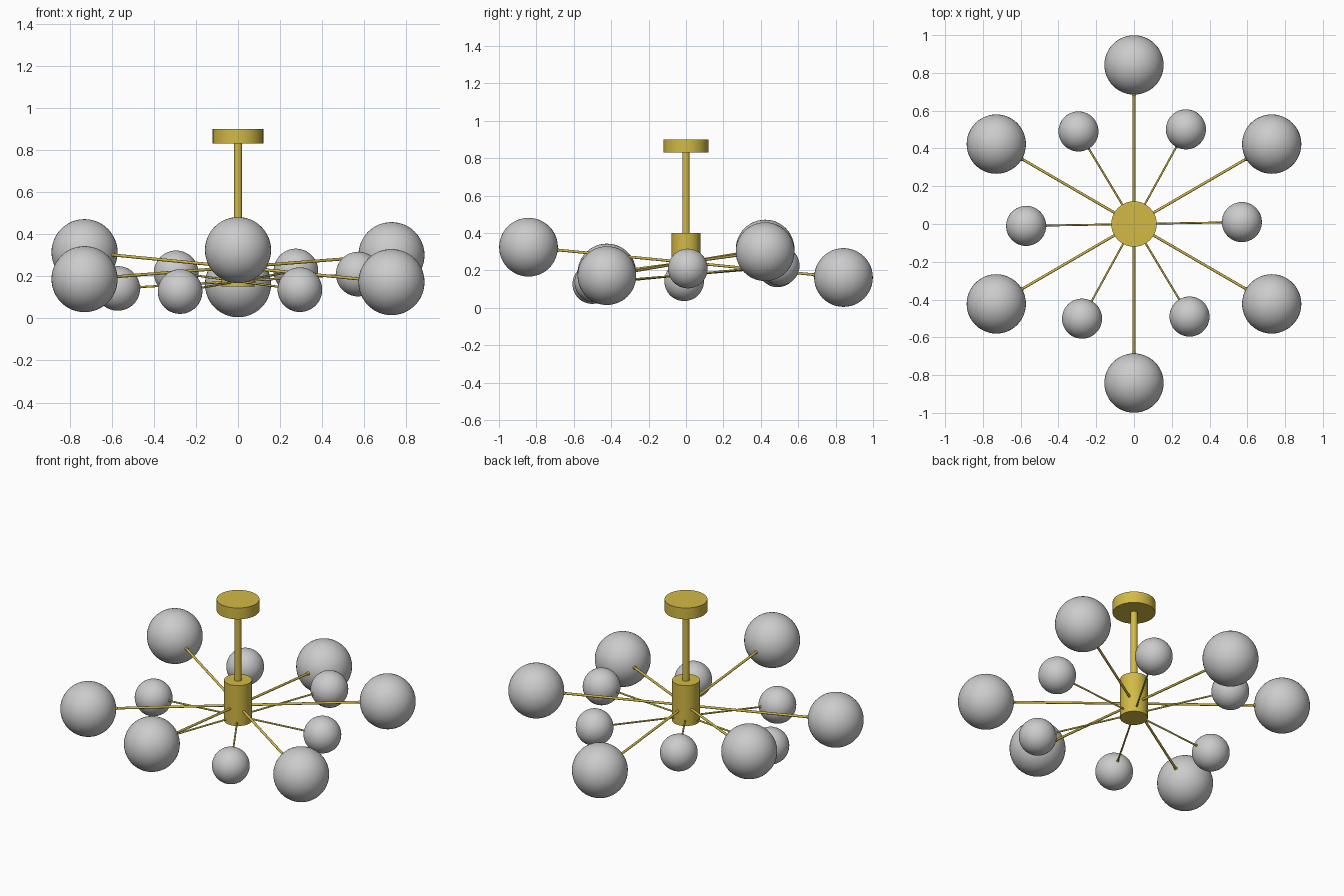
import bpy
from math import radians
from mathutils import Vector

if "Cube" in bpy.data.objects:
    bpy.data.objects.remove(bpy.data.objects["Cube"])

brass = bpy.data.materials.new("brass")
brass.diffuse_color = (0.65, 0.49, 0.06, 1)
brass.use_nodes = True
brass.node_tree.nodes["Principled BSDF"].inputs["Base Color"].default_value = brass.diffuse_color


def finish(name, mat=None):
    o = bpy.context.object
    o.name = name
    if mat:
        o.data.materials.append(mat)
    bpy.ops.object.shade_smooth_by_angle(angle=radians(40))
    return o


def rod(name, a, b, r, sides=48):
    a, b = Vector(a), Vector(b)
    d = b - a
    bpy.ops.mesh.primitive_cylinder_add(
        vertices=sides, radius=r, depth=d.length, location=(a + b) / 2,
        rotation=d.to_track_quat('Z', 'Y').to_euler())
    return finish(name, brass)


def ball(name, c, r, mat=None, seg=48):
    bpy.ops.mesh.primitive_uv_sphere_add(segments=seg, ring_count=seg // 2,
                                         radius=r, location=c)
    return finish(name, mat)


# Ceiling canopy, stem and hub
rod("ceiling_canopy", (0, 0, 0.83), (0, 0, 0.90), 0.12, 64)
rod("stem", (0, 0, 0.38), (0, 0, 0.84), 0.02, 32)
rod("hub", (0, 0, 0.15), (0, 0, 0.40), 0.078, 64)

# Globe tiers: each tilted arm runs through the hub to two opposite globes
tiers = [
    ("large", 0.243, 0.157, 0.007,
     [(0, -0.842, 0.081), (-0.729, 0.423, 0.071), (0.729, 0.423, 0.057)]),
    ("small", 0.176, 0.106, 0.005,
     [(-0.294, 0.490, 0.040), (0.275, 0.501, 0.049), (0.571, 0.010, 0.034)]),
]
for tier, z, globe_r, rod_r, arms in tiers:
    centre = Vector((0, 0, z))
    for i, arm in enumerate(arms):
        for side, sign in (("a", 1), ("b", -1)):
            v = Vector(arm) * sign
            tip = centre + v * (1 - globe_r / v.length)
            tag = f"{tier}_{i + 1}{side}"
            rod(f"arm_{tag}", centre, tip, rod_r, 16)
            ball(f"arm_tip_{tag}", tip, rod_r * 1.5, brass, 16)
            ball(f"globe_{tag}", centre + v, globe_r)
